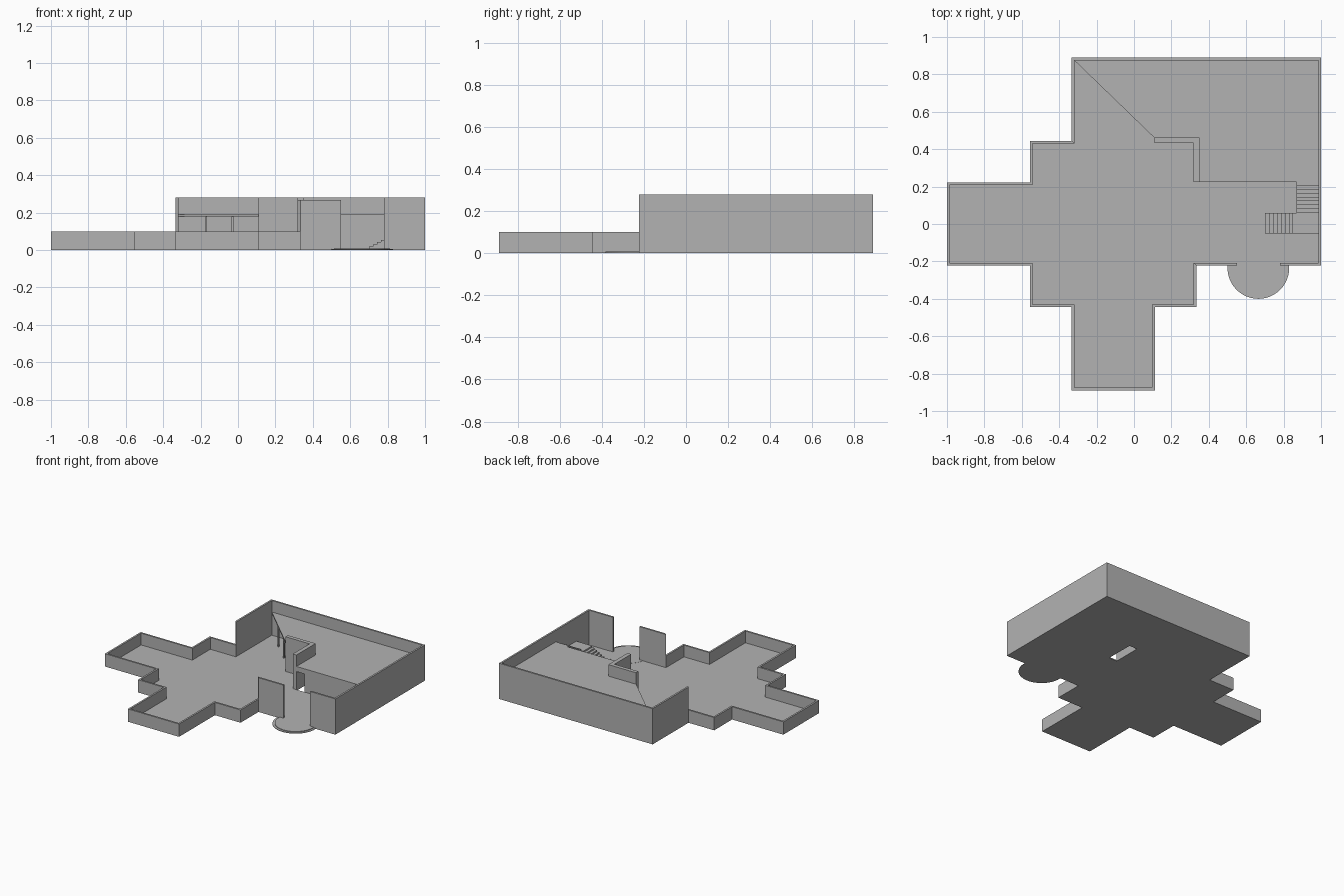
import bpy, bmesh, math
from mathutils import Vector

cube = bpy.data.objects.get("Cube")
if cube:
    bpy.data.objects.remove(cube, do_unlink=True)

# One plain grey for the whole building
grey = bpy.data.materials.new("plain_grey")
grey.use_nodes = True
colour = (0.45, 0.45, 0.45, 1)
grey.diffuse_color = colour
grey.node_tree.nodes["Principled BSDF"].inputs["Base Color"].default_value = colour


def prism(name, outlines):
    """Object made of upright prisms, each an outline with a bottom and a top."""
    bm = bmesh.new()
    for points, low, high in outlines:
        face = bm.faces.new([bm.verts.new((p[0], p[1], low)) for p in points])
        extruded = bmesh.ops.extrude_face_region(bm, geom=[face], use_keep_orig=True)
        for item in extruded["geom"]:
            if isinstance(item, bmesh.types.BMVert):
                item.co.z = high
    bmesh.ops.recalc_face_normals(bm, faces=bm.faces)
    mesh = bpy.data.meshes.new(name)
    bm.to_mesh(mesh)
    bm.free()
    mesh.materials.append(grey)
    obj = bpy.data.objects.new(name, mesh)
    bpy.context.collection.objects.link(obj)
    return obj


def rect(x0, x1, y0, y1):
    return [(x0, y0), (x1, y0), (x1, y1), (x0, y1)]


def disc(x, y, radius, sides=48):
    return [(x + radius * math.cos(i * math.tau / sides),
             y + radius * math.sin(i * math.tau / sides)) for i in range(sides)]


# Outer plan, on a regular module, anticlockwise from the low right wing
M = 2 / 9
T = 0.014
LOW, TALL, DOOR = 0.10, 0.28, 0.268
DECK = 0.19
FLOOR = 0.008
# each corner with the height of the wall that starts there
plan = [(-1, -M, LOW), (-2.5 * M, -M, LOW), (-2.5 * M, -2 * M, LOW),
        (-1.5 * M, -2 * M, LOW), (-1.5 * M, -4 * M, LOW), (M / 2, -4 * M, LOW),
        (M / 2, -2 * M, LOW), (1.5 * M, -2 * M, LOW), (1.5 * M, -M, DOOR),
        (0.55, -M, 0), (0.78, -M, TALL), (1, -M, TALL), (1, 4 * M, TALL),
        (-1.5 * M, 4 * M, TALL), (-1.5 * M, 2 * M, LOW), (-2.5 * M, 2 * M, LOW),
        (-2.5 * M, M, LOW), (-1, M, LOW)]
corners = [Vector(p[:2]) for p in plan]
count = len(corners)


def inward(i):
    d = (corners[(i + 1) % count] - corners[i]).normalized()
    return Vector((-d.y, d.x))


# Mitred inner corners
inner = []
for i, c in enumerate(corners):
    a, b = inward(i - 1), inward(i)
    inner.append(c + T * (a if a.dot(b) > 0.9 else a + b))

walls = []
for i in range(count):
    if plan[i][2]:
        j = (i + 1) % count
        walls.append(([corners[i], corners[j], inner[j], inner[i]], 0, plan[i][2]))
prism("outer_walls", walls)

# Ground floor, stopping at the raised block
E, N, W = 1 - T, 4 * M - T, -1.5 * M + T
ground = [tuple(c) for c in inner[:12]]
ground += [(E, 0.225), (0.35, 0.225), (0.35, 0.46), (0.333, 0.46), (0.333, N)]
ground += [tuple(c) for c in inner[13:]]
prism("ground_floor", [(ground, 0, FLOOR)])

# Raised block with a doorway recess, and the deck over it
prism("raised_block", [([(0.42, 0.225), (E, 0.225), (E, N), (0.333, N),
                         (0.333, 0.45), (0.42, 0.45)], 0, 0.15)])
prism("block_top", [(rect(0.333, E, 0.225, N), 0.15, DECK)])
prism("overhanging_deck", [([(W, N), (0.11, 0.46), (0.333, 0.46), (0.333, N)],
                            DECK - 0.012, DECK)])

# L-shaped inner wall
prism("inner_wall", [(rect(0.11, 0.35, 0.432, 0.462), 0, TALL),
                     (rect(0.318, 0.35, 0.225, 0.432), 0, TALL)])

# Slim posts under the slanting deck edge
prism("deck_posts", [(rect(x - 0.005, x + 0.005, y - 0.005, y + 0.005), 0, DECK - 0.012)
                     for x, y in ((-0.17, 0.745), (-0.03, 0.61))])

# Two flights of stairs with a corner landing
STEPS = 8
RISE = 0.09 / STEPS
MID = FLOOR + STEPS * RISE
steps = []
for i in range(STEPS):
    x = 0.70 + 0.17 * i / STEPS
    y = 0.06 + 0.165 * i / STEPS
    steps.append((rect(x, x + 0.17 / STEPS, -0.05, 0.06), FLOOR, FLOOR + (i + 1) * RISE))
    steps.append((rect(0.87, E, y, y + 0.165 / STEPS), FLOOR,
                  MID + (i + 1) * (DECK - MID) / STEPS))
steps.append((rect(0.87, E, -0.05, 0.06), FLOOR, MID))
prism("stairs", steps)

# Round doorstep in two shallow tiers
prism("doorstep", [(disc(0.665, -0.235, 0.165), 0, 0.004),
                   (disc(0.665, -0.235, 0.148), 0.004, FLOOR + 0.001)])
